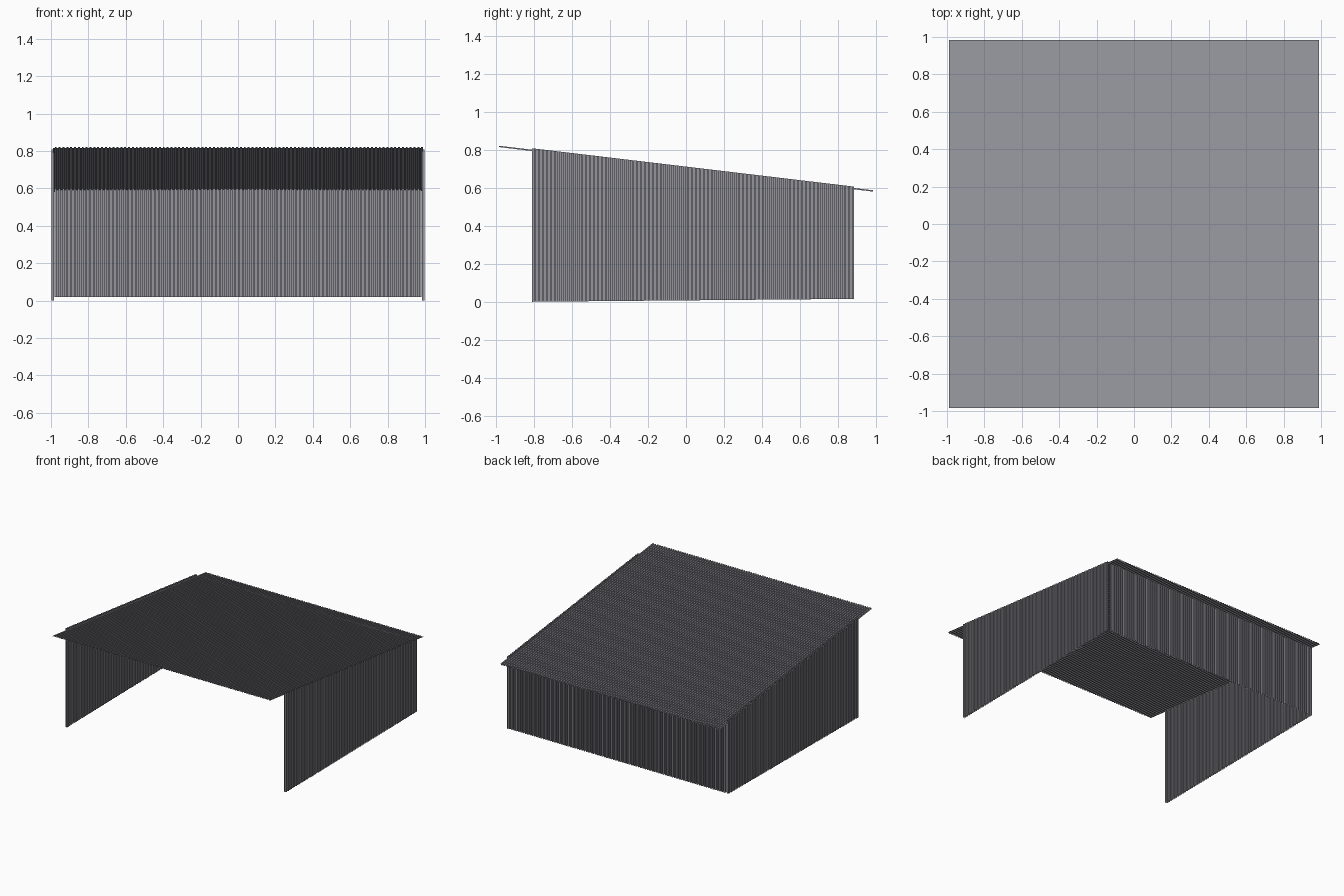
import bpy, bmesh

if "Cube" in bpy.data.objects:
    bpy.data.objects.remove(bpy.data.objects["Cube"])

steel = bpy.data.materials.new("galvanised_grey")
steel.diffuse_color = (0.30, 0.30, 0.335, 1)
steel.use_nodes = True
steel.node_tree.nodes["Principled BSDF"].inputs["Base Color"].default_value = steel.diffuse_color

# slope of the roof: high at the open front, low at the back
def roof_z(y):
    return 0.818 - (y + 0.985) * 0.119

# square-wave profile: pairs (distance along sheet, depth)
def profile(start, end, waves, depth):
    step = (end - start) / (2 * waves)
    pts = []
    for i in range(2 * waves):
        d = depth / 2 if i % 2 else -depth / 2
        pts += [(start + i * step, d), (start + (i + 1) * step, d)]
    return pts

# sheet between two edges, each given as a function of (distance, depth)
def sheet(name, pts, low, high):
    bm = bmesh.new()
    a = [bm.verts.new(low(u, d)) for u, d in pts]
    b = [bm.verts.new(high(u, d)) for u, d in pts]
    for i in range(len(pts) - 1):
        bm.faces.new((a[i], a[i + 1], b[i + 1], b[i]))
    me = bpy.data.meshes.new(name)
    bm.to_mesh(me)
    bm.free()
    me.materials.append(steel)
    ob = bpy.data.objects.new(name, me)
    bpy.context.collection.objects.link(ob)
    return ob

# corrugated roof, ribs running front to back
sheet("roof", profile(-0.99, 0.99, 96, 0.007),
      lambda u, d: (u, -0.985, roof_z(-0.985) + d),
      lambda u, d: (u, 0.985, roof_z(0.985) + d))

# side walls, tops poking just through the roof
for side, name in ((1, "right_wall"), (-1, "left_wall")):
    sheet(name, profile(-0.81, 0.885, 82, 0.015),
          lambda u, d: (side * (0.99 + d), u, 0.009 * (u + 0.81)),
          lambda u, d: (side * (0.99 + d), u, roof_z(u) + 0.011))

# back wall
sheet("back_wall", profile(-0.98, 0.98, 96, 0.015),
      lambda u, d: (u, 0.877 + d, 0.02),
      lambda u, d: (u, 0.877 + d, roof_z(0.877) + 0.003))
